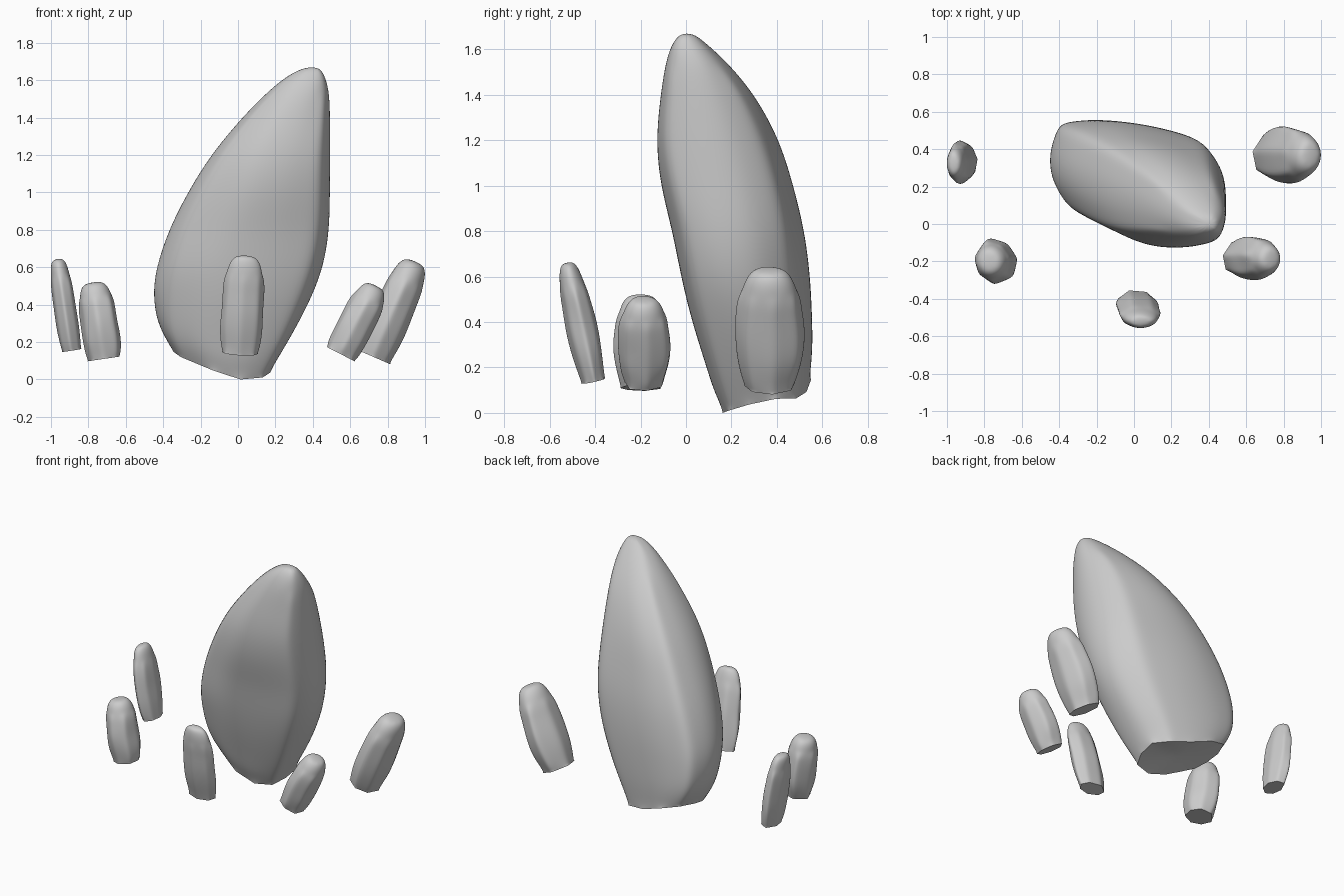
import bpy, bmesh, random
from mathutils import Vector

if "Cube" in bpy.data.objects:
    bpy.data.objects.remove(bpy.data.objects["Cube"])

random.seed(4)


def loft(name, rings, ridges, sharpness):
    """Skin a stack of rings, crease the flat base and chosen ridges, smooth the rest."""
    bm = bmesh.new()
    crease = bm.edges.layers.float.new("crease_edge")
    corner = bm.verts.layers.float.new("crease_vert")
    loops = [[bm.verts.new(p) for p in r] for r in rings]
    n = len(loops[0])
    for a, b in zip(loops, loops[1:]):
        for i in range(n):
            j = (i + 1) % n
            bm.faces.new((a[i], a[j], b[j], b[i]))
    base = bm.faces.new(loops[0][::-1])
    bm.faces.new(loops[-1])
    for f in bm.faces:
        f.smooth = True
    for a, b in zip(loops[:-3], loops[1:-2]):
        for i in ridges:
            bm.edges.get((a[i], b[i]))[crease] = sharpness
    for e in base.edges:
        e[crease] = 1.0
        e.smooth = False
    for v in base.verts:
        v[corner] = 1.0
    me = bpy.data.meshes.new(name)
    bm.to_mesh(me)
    bm.free()
    ob = bpy.data.objects.new(name, me)
    bpy.context.collection.objects.link(ob)
    sub = ob.modifiers.new("smooth", "SUBSURF")
    sub.levels = sub.render_levels = 3
    return ob


# Large leaning rock: one outline fitted to x and y limits at each height
outline = [(-.01, .67), (.01, .40), (.09, .19), (.25, .07), (.42, -.02), (.7, -.02), (.93, .06),
           (1.01, .28), (1.01, .6), (.86, .86), (.6, .97), (.3, 1.02), (.06, .96)]
limits = [  # z, x min, x max, y min, y max
    (-.01, -.35, .17, .17, .54), (0.08, -.40, .22, .13, .55),
    (0.20, -.44, .29, .095, .555), (0.40, -.455, .385, .035, .555),
    (0.60, -.435, .45, -.015, .545), (0.80, -.37, .485, -.05, .52),
    (1.00, -.27, .488, -.10, .475), (1.20, -.15, .488, -.125, .41),
    (1.40, .02, .487, -.105, .30), (1.54, .16, .485, -.085, .18),
    (1.63, .27, .46, -.055, .085), (1.67, .36, .43, -.025, .03)]
rings = []
for z, x0, x1, y0, y1 in limits:
    ring = []
    for u, v in outline:
        x = x0 + u * (x1 - x0) + random.uniform(-.004, .004)
        y = y0 + v * (y1 - y0) + random.uniform(-.004, .004)
        fade = max(0, 1 - z / .6)
        tilt = max(.32 * (.05 - x), .2 * (x - .05)) + .2 * (y - .17)
        ring.append((x, y, z + fade * tilt))
    rings.append(ring)
loft("large_rock", rings, (2, 6, 9, 12), .35)

# Small rocks: a faceted section carried along a leaning axis
section = [(-1.1, .2), (-.85, -.68), (-.05, -1.1), (.85, -.72),
           (1.12, .15), (.6, .88), (-.4, 1.08)]
profile = [(0, .85, .74), (.08, .93, .82), (.25, 1.01, .98), (.45, .97, 1.02), (.65, .97, .95),
           (.83, .92, .85), (.95, .72, .65), (1.0, .4, .36)]


def small_rock(name, base, top, hx, hy):
    base, top = Vector(base), Vector(top)
    axis = (top - base).normalized()
    side_x = Vector((0, 1, 0)).cross(axis).normalized()
    side_y = axis.cross(side_x)
    bumps = [random.uniform(.96, 1.04) for _ in section]
    rings = []
    for t, sx, sy in profile:
        c = base.lerp(top, t)
        ring = []
        for (u, v), k in zip(section, bumps):
            k *= random.uniform(.95, 1.05)
            ring.append(c + side_x * (u * hx * sx * k) + side_y * (v * hy * sy * k))
        rings.append(ring)
    loft(name, rings, range(len(section)), .4)


small_rock("small_rock_far_left", (-.89, .335, .155), (-.965, .325, .645), .057, .108)
small_rock("small_rock_left", (-.715, -.20, .11), (-.775, -.20, .52), .094, .114)
small_rock("small_rock_front", (.01, -.408, .14), (.038, -.524, .662), .105, .066)
small_rock("small_rock_right", (.55, -.185, .135), (.738, -.187, .502), .09, .113)
small_rock("small_rock_far_right", (.725, .365, .12), (.948, .365, .632), .103, .146)
